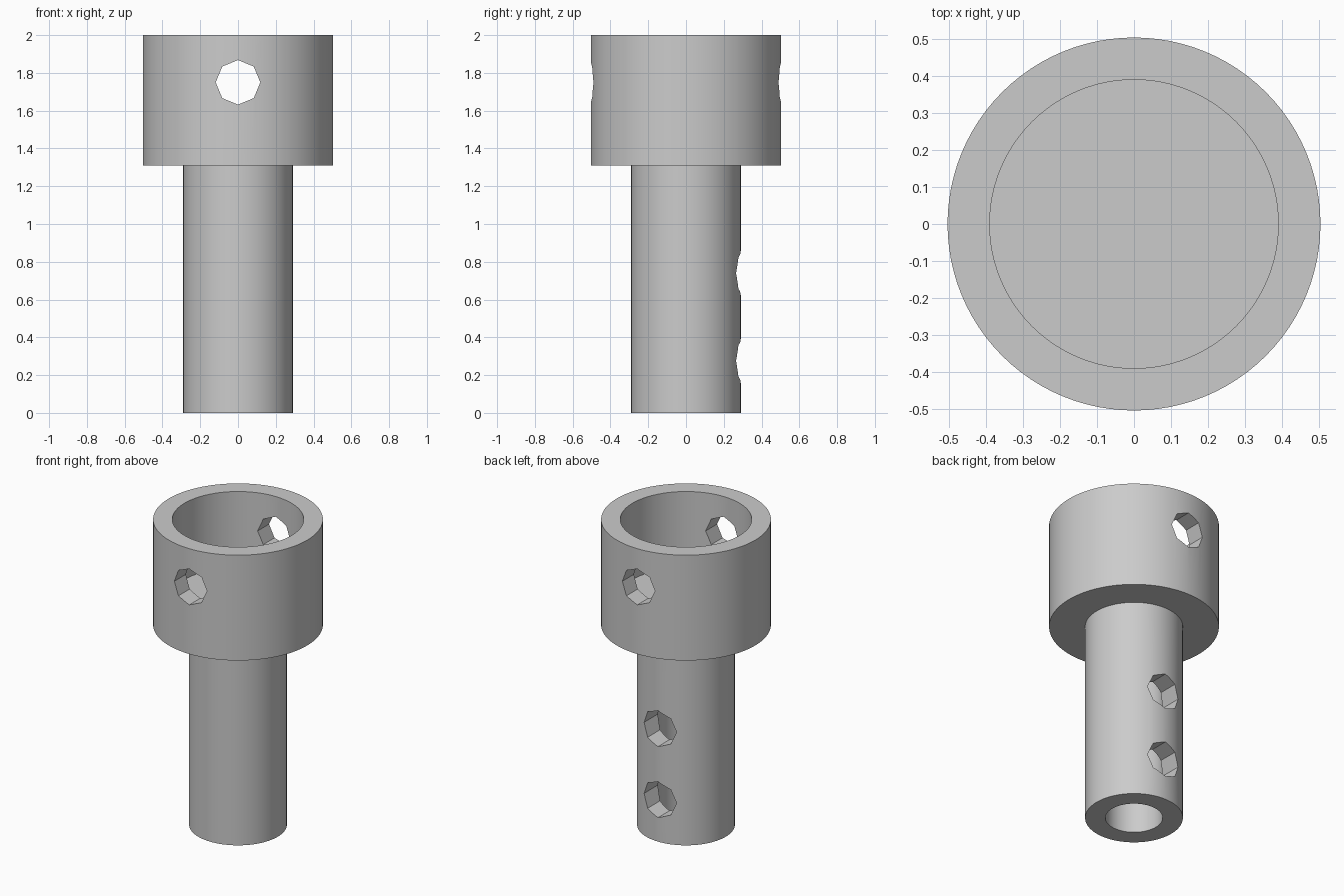
import bpy, bmesh, math
from mathutils import Matrix, Vector

cube = bpy.data.objects.get("Cube")
if cube:
    bpy.data.objects.remove(cube, do_unlink=True)

SEGMENTS = 96
HOLE_RADIUS = 0.118

grey = bpy.data.materials.new("light grey")
grey.use_nodes = True
colour = (0.6, 0.6, 0.6, 1)
grey.diffuse_color = colour
grey.node_tree.nodes["Principled BSDF"].inputs["Base Color"].default_value = colour


def add_object(name, bm):
    bmesh.ops.recalc_face_normals(bm, faces=bm.faces)
    mesh = bpy.data.meshes.new(name)
    bm.to_mesh(mesh)
    bm.free()
    obj = bpy.data.objects.new(name, mesh)
    bpy.context.collection.objects.link(obj)
    mesh.materials.append(grey)
    return obj


def lathe(name, profile):
    """Spin a radius/height profile around z, closing both ends with a disc."""
    bm = bmesh.new()
    rings = []
    for radius, z in profile:
        ring = []
        for i in range(SEGMENTS):
            a = math.tau * i / SEGMENTS
            ring.append(bm.verts.new((radius * math.cos(a), radius * math.sin(a), z)))
        rings.append(ring)
    for low, high in zip(rings, rings[1:]):
        for i in range(SEGMENTS):
            j = (i + 1) % SEGMENTS
            bm.faces.new((low[i], low[j], high[j], high[i]))
    bm.faces.new(rings[0])
    bm.faces.new(rings[-1])
    return add_object(name, bm)


def cut_hole(target, name, z, y_start, y_end):
    """Cut an eight-sided hole along y, with one corner pointing up."""
    bm = bmesh.new()
    place = Matrix.Translation(Vector((0, (y_start + y_end) / 2, z)))
    bmesh.ops.create_cone(bm, cap_ends=True, segments=8,
                          radius1=HOLE_RADIUS, radius2=HOLE_RADIUS,
                          depth=y_end - y_start,
                          matrix=place @ Matrix.Rotation(math.pi / 2, 4, "X"))
    cutter = add_object(name, bm)
    cutter.hide_render = True
    cutter.hide_set(True)
    mod = target.modifiers.new(name, "BOOLEAN")
    mod.operation = "DIFFERENCE"
    mod.solver = "EXACT"
    mod.object = cutter
    return cutter


# Stepped body: blind bore below, hollow shaft, wide collar, open cup on top
body = lathe("socket_body", [
    (0.17, 1.31), (0.17, 0), (0.29, 0), (0.29, 1.31),
    (0.504, 1.31), (0.504, 2), (0.39, 2), (0.39, 1.5),
])

# Cross hole through the collar, two set holes in the back of the shaft
cutters = [
    cut_hole(body, "collar_hole_cutter", 1.75, -0.7, 0.7),
    cut_hole(body, "upper_shaft_hole_cutter", 0.74, 0, 0.5),
    cut_hole(body, "lower_shaft_hole_cutter", 0.275, 0, 0.5),
]

# Apply the cuts, then remove the cutters
bpy.ops.object.select_all(action="DESELECT")
bpy.context.view_layer.objects.active = body
body.select_set(True)
for mod in list(body.modifiers):
    bpy.ops.object.modifier_apply(modifier=mod.name)
for cutter in cutters:
    bpy.data.objects.remove(cutter, do_unlink=True)
bpy.ops.object.shade_smooth_by_angle(angle=math.radians(30))
